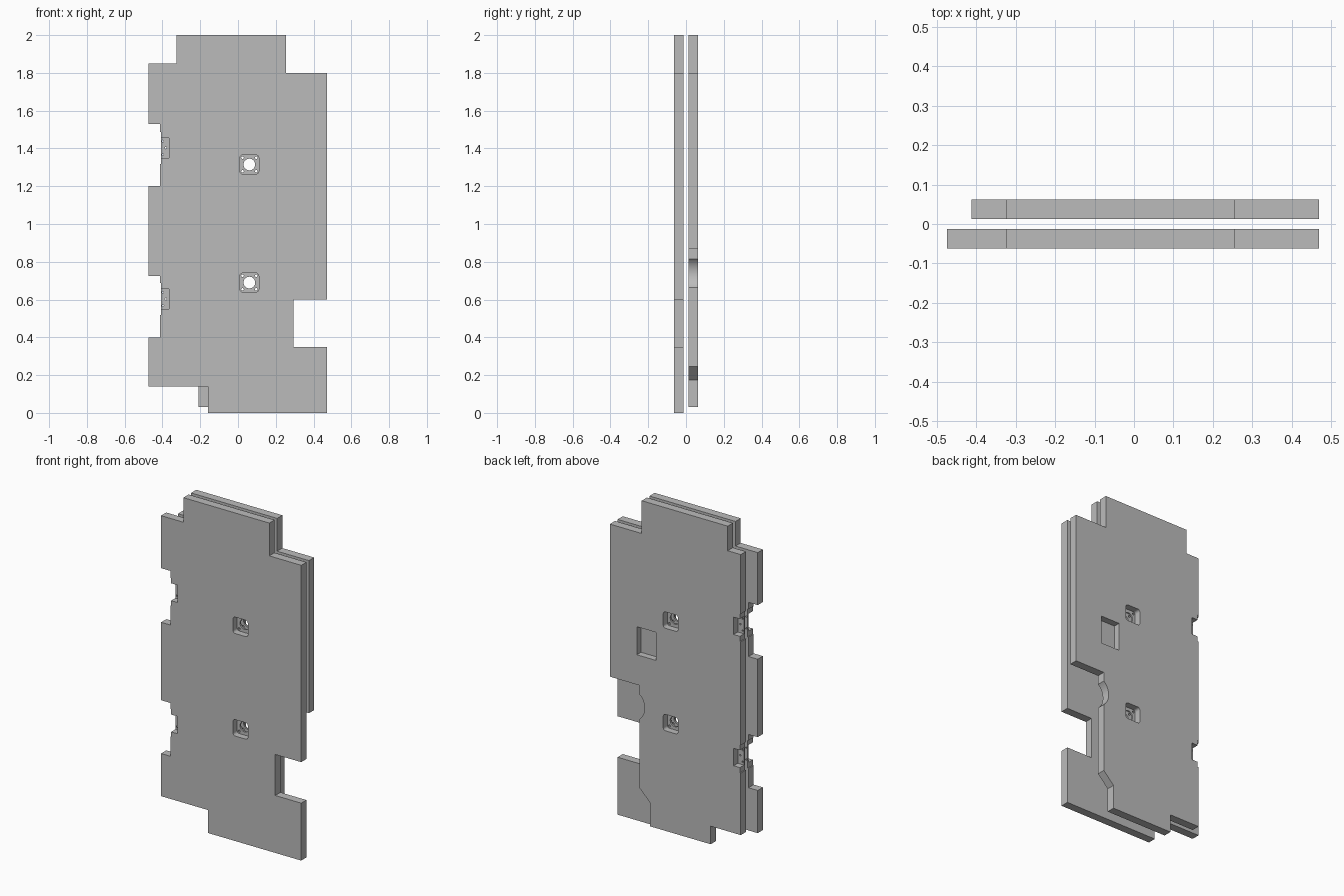
import bpy, bmesh, math

if "Cube" in bpy.data.objects:
    bpy.data.objects.remove(bpy.data.objects["Cube"])

grey = bpy.data.materials.new("plain_grey")
grey.use_nodes = True
grey.diffuse_color = (0.5, 0.5, 0.5, 1)
grey.node_tree.nodes["Principled BSDF"].inputs["Base Color"].default_value = (0.5, 0.5, 0.5, 1)

INNER, OUTER = 0.0125, 0.0625   # distance of the panel faces from the middle
WEB = 0.0225                    # floor of the pockets


def prism(name, outline, y0, y1):
    """Extrude an (x, z) outline from y0 to y1."""
    bm = bmesh.new()
    face = bm.faces.new([bm.verts.new((x, y0, z)) for x, z in outline])
    new = bmesh.ops.extrude_face_region(bm, geom=[face])["geom"]
    verts = [v for v in new if isinstance(v, bmesh.types.BMVert)]
    bmesh.ops.translate(bm, verts=verts, vec=(0, y1 - y0, 0))
    bmesh.ops.recalc_face_normals(bm, faces=bm.faces)
    mesh = bpy.data.meshes.new(name)
    bm.to_mesh(mesh)
    bm.free()
    mesh.materials.append(grey)
    obj = bpy.data.objects.new(name, mesh)
    bpy.context.collection.objects.link(obj)
    return obj


def arc(cx, cz, r, start, end, n):
    angles = [math.radians(start + (end - start) * i / n) for i in range(n + 1)]
    return [(cx + r * math.cos(a), cz + r * math.sin(a)) for a in angles]


def circle(cx, cz, r, n=32):
    return arc(cx, cz, r, 0, 360, n)[:-1]


def rectangle(x0, x1, z0, z1):
    return [(x0, z0), (x1, z0), (x1, z1), (x0, z1)]


def rounded_square(cx, cz, half, r):
    pts = []
    for k, (sx, sz) in enumerate([(1, 1), (-1, 1), (-1, -1), (1, -1)]):
        pts += arc(cx + sx * (half - r), cz + sz * (half - r), r, 90 * k, 90 * k + 90, 5)
    return pts


def cut(panel, outline, y0, y1):
    cutter = prism("cutter", outline, y0, y1)
    cutter.hide_render = True
    mod = panel.modifiers.new("cut", "BOOLEAN")
    mod.operation, mod.solver, mod.object = "DIFFERENCE", "EXACT", cutter
    bpy.context.view_layer.objects.active = panel
    bpy.ops.object.modifier_apply(modifier=mod.name)
    bpy.data.objects.remove(cutter)


# Shared stepped top edge, from left to right
top_edge = [(-0.325, 1.85), (-0.325, 2), (0.255, 2), (0.255, 1.8), (0.47, 1.8)]

# Front panel with side notches
front_outline = [(-0.475, 1.85)] + top_edge + [
    (0.47, 0.6), (0.295, 0.6), (0.295, 0.35), (0.47, 0.35), (0.47, 0),
    (-0.16, 0), (-0.16, 0.14), (-0.475, 0.14)]
for z0, z1 in [(0.4, 0.725), (1.2, 1.53)]:
    front_outline += [(-0.475, z0), (-0.413, z0), (-0.413, z1), (-0.475, z1)]
front_panel = prism("front_panel", front_outline, -OUTER, -INNER)

# Back panel with a scooped and chamfered side
radius = 0.098
half_angle = math.degrees(math.asin(0.075 / radius))
scoop = arc(0.235 + radius, 0.74, radius, 180 - half_angle, 180 + half_angle, 16)
back_outline = [(-0.413, 1.85)] + top_edge + [(0.47, 0.87), (0.27, 0.87)] + scoop + [
    (0.27, 0.245), (0.2, 0.175), (0.2, 0.03), (-0.21, 0.03), (-0.21, 0.14), (-0.413, 0.14)]
back_panel = prism("back_panel", back_outline, INNER, OUTER)

for panel, side in [(front_panel, -1), (back_panel, 1)]:
    floor, outside, inside = side * WEB, side * 0.1, 0.0
    # Round mounts: rounded pocket, centre bore and four screw holes
    for z in (0.69, 1.315):
        x = 0.06
        cut(panel, rounded_square(x, z, 0.05, 0.015), floor, outside)
        cut(panel, circle(x, z, 0.031), inside, outside)
        for dx in (-0.036, 0.036):
            for dz in (-0.036, 0.036):
                cut(panel, circle(x + dx, z + dz, 0.007, 12), inside, outside)
    # Hinge pockets open to the side, with edge relief and screw holes
    for z in (0.603, 1.403):
        cut(panel, rectangle(-0.45, -0.365, z - 0.053, z + 0.053), floor, outside)
        cut(panel, rectangle(-0.45, -0.407, z - 0.085, z + 0.085), inside, outside)
        for dx, dz in [(-0.398, -0.036), (-0.382, 0), (-0.398, 0.036)]:
            cut(panel, circle(dx, z + dz, 0.005, 10), inside, outside)

# Rectangular pocket in the back
cut(back_panel, rectangle(0.16, 0.288, 1.052, 1.223), WEB, 0.1)

# Smooth the curved walls, keep edges sharp
for panel in (front_panel, back_panel):
    bpy.ops.object.select_all(action="DESELECT")
    panel.select_set(True)
    bpy.context.view_layer.objects.active = panel
    bpy.ops.object.shade_smooth_by_angle(angle=math.radians(32))
